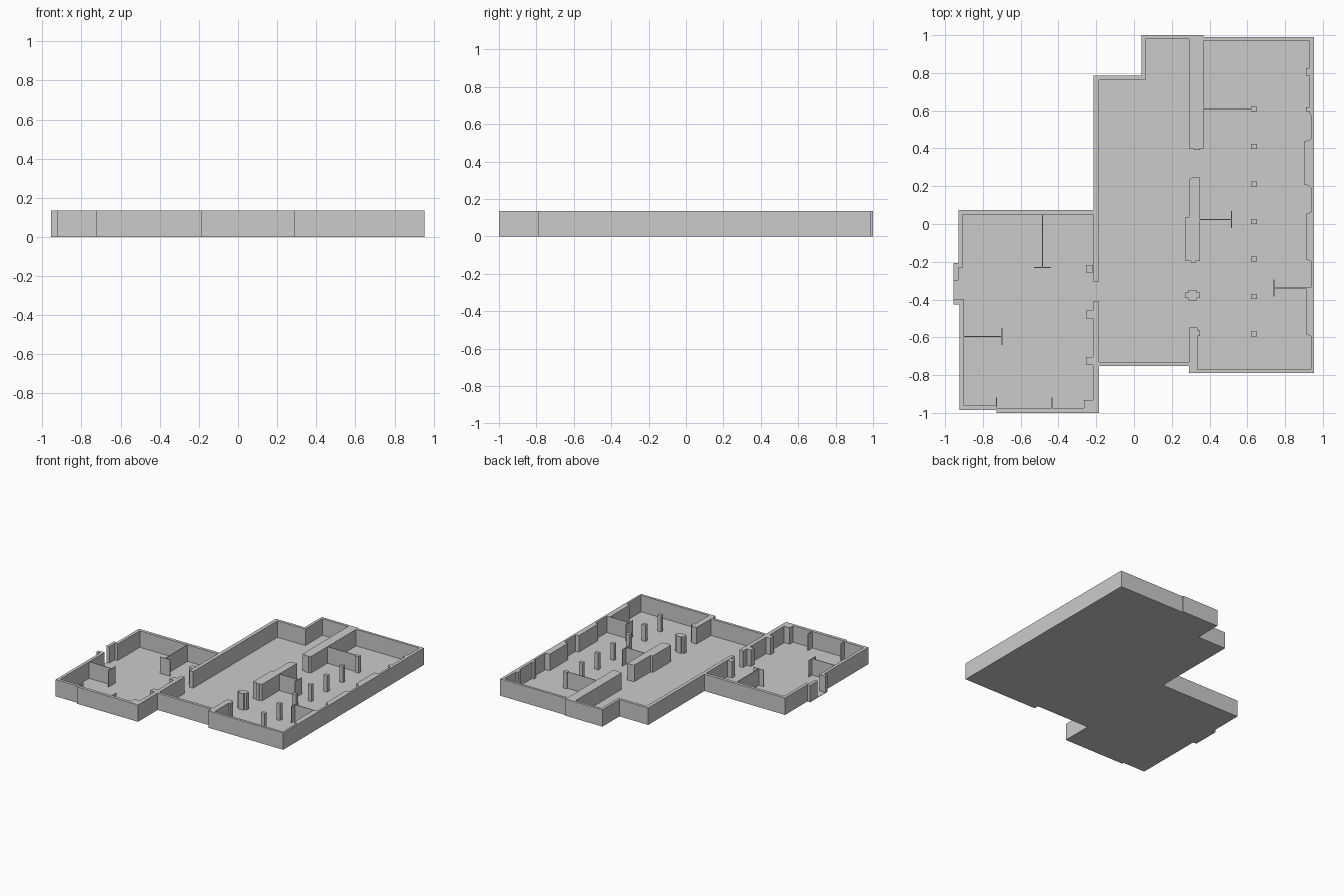
import bpy
import bmesh

H = 0.135      # wall height
F = 0.003      # floor slab thickness
T = 0.005      # thin partition thickness


def extrude(name, polys, z0=F, z1=H):
    """Raise one or more flat outlines into a single prism object."""
    bm = bmesh.new()
    for pts in polys:
        low = [bm.verts.new((x, y, z0)) for x, y in pts]
        top = [bm.verts.new((x, y, z1)) for x, y in pts]
        bm.faces.new(low[::-1])
        bm.faces.new(top)
        n = len(pts)
        for i in range(n):
            j = (i + 1) % n
            bm.faces.new((low[i], low[j], top[j], top[i]))
    bmesh.ops.recalc_face_normals(bm, faces=bm.faces)
    mesh = bpy.data.meshes.new(name)
    bm.to_mesh(mesh)
    bm.free()
    ob = bpy.data.objects.new(name, mesh)
    bpy.context.collection.objects.link(ob)
    return ob


def rect(x0, x1, y0, y1):
    return [(x0, y0), (x1, y0), (x1, y1), (x0, y1)]


# Outer outline, counter-clockwise from the west doorway
outer = [(-0.955, -0.425), (-0.925, -0.425), (-0.925, -0.985), (-0.727, -0.985),
         (-0.727, -1), (-0.185, -1), (-0.185, -0.752), (0.29, -0.752),
         (0.29, -0.79), (0.953, -0.79), (0.953, 0.99), (0.367, 0.99),
         (0.367, 1), (0.04, 1), (0.04, 0.785), (-0.215, 0.785),
         (-0.215, 0.075), (-0.93, 0.075), (-0.93, -0.207), (-0.955, -0.207)]
extrude("floor", [outer], 0, F)

# Inner faces of the rooms, walked clockwise from the north side of the west doorway
inner = [(-0.955, -0.30), (-0.93, -0.30), (-0.93, -0.23), (-0.905, -0.23),
         (-0.905, 0.05), (-0.215, 0.05), (-0.215, -0.305), (-0.185, -0.305),
         (-0.185, 0.763), (0.062, 0.763), (0.062, 0.98), (0.29, 0.98),
         (0.29, 0.40), (0.317, 0.40), (0.317, 0.392), (0.35, 0.392),
         (0.35, 0.40), (0.367, 0.40), (0.367, 0.97), (0.928, 0.97),
         (0.928, 0.59), (0.937, 0.575), (0.937, -0.77), (0.335, -0.77),
         (0.335, -0.592), (0.35, -0.592), (0.35, -0.565), (0.337, -0.565),
         (0.337, -0.548), (0.29, -0.548), (0.29, -0.73), (-0.185, -0.73),
         (-0.185, -0.41), (-0.217, -0.41), (-0.217, -0.975), (-0.727, -0.975),
         (-0.727, -0.962), (-0.90, -0.962), (-0.90, -0.40), (-0.955, -0.40)]
extrude("perimeter_walls", [outer + inner])

# Pilasters along the east wall (x start, y range)
extrude("east_pilasters", [
    rect(0.91, 0.928, 0.785, 0.825),
    rect(0.91, 0.928, 0.595, 0.62),
    [(0.90, 0.21), (0.925, 0.203), (0.937, 0.19), (0.937, 0.452), (0.925, 0.442), (0.90, 0.437)],
    [(0.91, -0.187), (0.937, -0.197), (0.937, 0.062), (0.91, 0.052)],
    [(0.91, -0.583), (0.937, -0.593), (0.937, -0.342), (0.91, -0.342)]])

# Pilasters on the wall dividing the two rooms
extrude("divider_pilasters", [rect(-0.255, -0.217, y - 0.021, y + 0.021)
                              for y in (-0.237, -0.48, -0.725)]
        + [rect(-0.265, -0.217, -0.975, -0.932)])

# Solid core in the big room
extrude("central_core", [[
    (0.29, 0.235), (0.307, 0.245), (0.35, 0.245), (0.35, -0.195), (0.327, -0.195),
    (0.327, -0.204), (0.303, -0.204), (0.303, -0.195), (0.27, -0.195),
    (0.27, 0.035), (0.29, 0.035)]])

# Cross-shaped pier
a, b, c, d = 0.04, 0.021, 0.015, 0.027
extrude("cross_pier", [[(0.309 + x, -0.377 + y) for x, y in (
    (-a, -c), (-b, -c), (-b, -d), (b, -d), (b, -c), (a, -c),
    (a, c), (b, c), (b, d), (-b, d), (-b, c), (-a, c))]])

# Row of square columns
for i in range(7):
    y = 0.609 - i * 0.1985
    extrude(f"column_{i + 1}", [rect(0.619, 0.651, y - 0.014, y + 0.014)])


# T-shaped partitions: a stem from the wall with a bar across its end
def t_wall(name, start, end, bar=0.045):
    (x0, y0), (x1, y1) = start, end
    h = T / 2
    if y0 == y1:
        s = 1 if x1 > x0 else -1
        stem = rect(min(x0, x1 - s * h), max(x0, x1 - s * h), y0 - h, y0 + h)
        cap = rect(x1 - h, x1 + h, y1 - bar, y1 + bar)
    else:
        s = 1 if y1 > y0 else -1
        stem = rect(x0 - h, x0 + h, min(y0, y1 - s * h), max(y0, y1 - s * h))
        cap = rect(x1 - bar, x1 + bar, y1 - h, y1 + h)
    extrude(name, [stem, cap])


t_wall("partition_north_west", (-0.484, 0.05), (-0.484, -0.23))
t_wall("partition_west", (-0.90, -0.595), (-0.70, -0.595))
t_wall("partition_core", (0.35, 0.025), (0.515, 0.025))
t_wall("partition_east", (0.937, -0.34), (0.74, -0.34))

# Straight thin partitions
extrude("partition_north", [rect(0.367, 0.619, 0.6065, 0.6115)])
extrude("south_stubs", [rect(-0.73, -0.725, -0.962, -0.918),
                        rect(-0.437, -0.432, -0.975, -0.918)])
